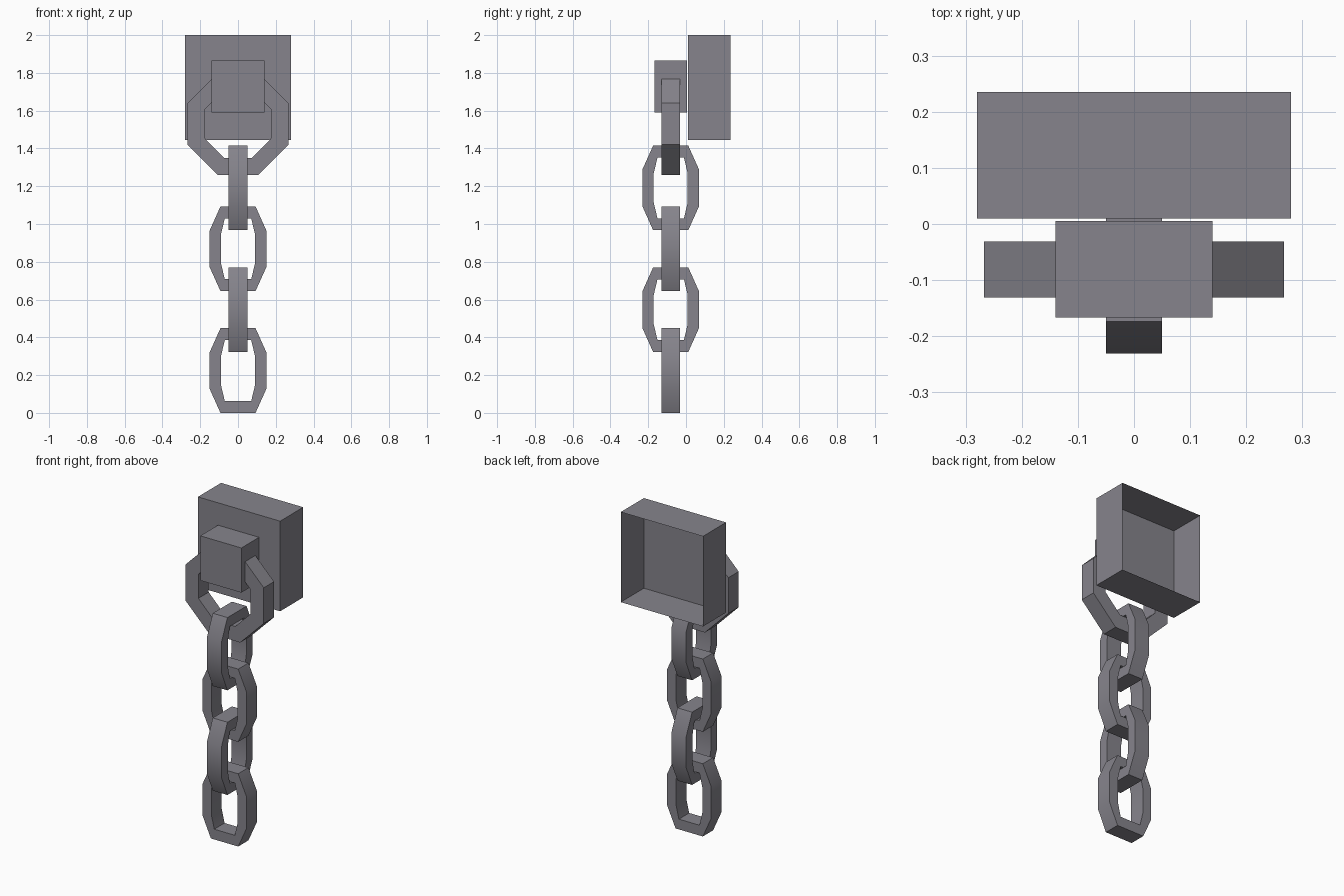
import bpy, bmesh, math

if "Cube" in bpy.data.objects:
    bpy.data.objects.remove(bpy.data.objects["Cube"])

metal = bpy.data.materials.new("dark grey metal")
metal.diffuse_color = (0.238, 0.231, 0.262, 1)
metal.use_nodes = True
metal.node_tree.nodes["Principled BSDF"].inputs["Base Color"].default_value = metal.diffuse_color


def finish(name, bm):
    mesh = bpy.data.meshes.new(name)
    bm.to_mesh(mesh)
    bm.free()
    mesh.materials.append(metal)
    ob = bpy.data.objects.new(name, mesh)
    bpy.context.collection.objects.link(ob)
    return ob


def open_box(name, hx, y0, y1, z0, z1):
    """Box whose back (+y) side is open."""
    bm = bmesh.new()
    bmesh.ops.create_cube(bm, size=1)
    for v in bm.verts:
        v.co.x *= 2 * hx
        v.co.y = y0 if v.co.y < 0 else y1
        v.co.z = z0 if v.co.z < 0 else z1
    bm.normal_update()
    back = [f for f in bm.faces if f.normal.y > 0.5]
    bmesh.ops.delete(bm, geom=back, context='FACES_ONLY')
    return finish(name, bm)


def octagon(w, h, cw, ch):
    """Octagon with half size w, h; flat end half-width cw, straight side half-height ch."""
    return [(cw, -h), (w, -ch), (w, ch), (cw, h),
            (-cw, h), (-w, ch), (-w, -ch), (-cw, -h)]


def link(name, outer, inner, z, turned):
    """Octagonal chain link 0.1 thick, in the xz plane, or yz when turned."""
    bm = bmesh.new()
    rings = [[bm.verts.new((x, y, zz)) for x, zz in prof]
             for prof, y in ((outer, -0.05), (outer, 0.05), (inner, 0.05), (inner, -0.05))]
    for i in range(4):
        a, b = rings[i], rings[(i + 1) % 4]
        for k in range(8):
            n = (k + 1) % 8
            bm.faces.new((a[k], a[n], b[n], b[k]))
    bmesh.ops.recalc_face_normals(bm, faces=bm.faces[:])
    ob = finish(name, bm)
    ob.location = (0, -0.081, z)
    if turned:
        ob.rotation_euler.z = math.pi / 2
    bpy.ops.object.select_all(action='DESELECT')
    ob.select_set(True)
    bpy.context.view_layer.objects.active = ob
    bpy.ops.object.shade_smooth_by_angle(angle=math.radians(30))


# Wall mount
open_box("wall_plate", 0.28, 0.01, 0.235, 1.445, 2.0)
open_box("ring_holder", 0.14, -0.167, 0.005, 1.59, 1.865)

# Large ring through the holder
link("mount_ring", octagon(0.267, 0.27, 0.107, 0.11),
     octagon(0.178, 0.18, 0.073, 0.074), 1.53, False)

# Hanging chain, alternate links turned a quarter
for i in range(4):
    link(f"chain_link_{i + 1}", octagon(0.15, 0.224, 0.093, 0.097),
         octagon(0.09, 0.161, 0.07, 0.077), 1.191 - i * 0.3223, i % 2 == 0)
